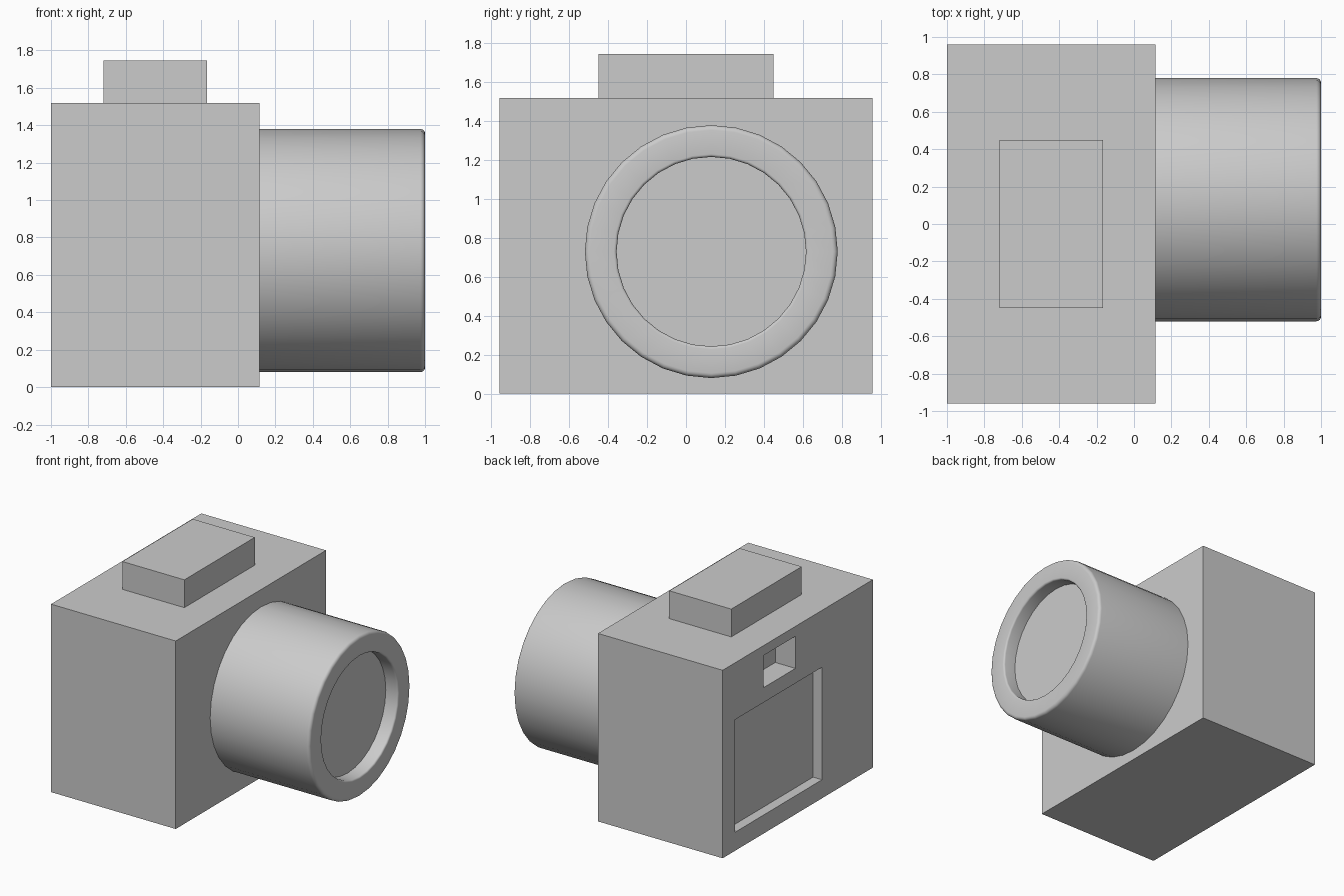
import bpy, bmesh, math

if "Cube" in bpy.data.objects:
    bpy.data.objects.remove(bpy.data.objects["Cube"])


def box(name, x, y, z):
    """Axis-aligned box from (min, max) ranges."""
    bm = bmesh.new()
    bmesh.ops.create_cube(bm, size=1)
    for v in bm.verts:
        v.co = [r[0] if c < 0 else r[1] for c, r in zip(v.co, (x, y, z))]
    mesh = bpy.data.meshes.new(name)
    bm.to_mesh(mesh)
    bm.free()
    ob = bpy.data.objects.new(name, mesh)
    bpy.context.collection.objects.link(ob)
    return ob


def lathe_x(name, profile, cy, cz, sides=32):
    """Revolve (x, radius) points around an axis parallel to x, capping both ends."""
    bm = bmesh.new()
    rings = []
    for x, r in profile:
        angles = [2 * math.pi * i / sides for i in range(sides)]
        rings.append([bm.verts.new((x, cy + r * math.cos(a), cz + r * math.sin(a)))
                      for a in angles])
    for a, b in zip(rings, rings[1:]):
        for i in range(sides):
            j = (i + 1) % sides
            bm.faces.new((a[i], a[j], b[j], b[i]))
    bm.faces.new(rings[0])
    bm.faces.new(rings[-1])
    bmesh.ops.recalc_face_normals(bm, faces=bm.faces)
    mesh = bpy.data.meshes.new(name)
    bm.to_mesh(mesh)
    bm.free()
    ob = bpy.data.objects.new(name, mesh)
    bpy.context.collection.objects.link(ob)
    return ob


def arc(cx, cr, rad, start, end, steps=4):
    """Profile points of a rounded edge."""
    angles = [math.radians(start + (end - start) * i / steps) for i in range(steps + 1)]
    return [(cx + rad * math.cos(a), cr + rad * math.sin(a)) for a in angles]


# Camera body and the raised block on top
body = box("camera_body", (-1, 0.115), (-0.96, 0.96), (0, 1.52))
box("top_block", (-0.72, -0.165), (-0.45, 0.45), (1.52, 1.745))

# Recessed screen and viewfinder window in the back face
recesses = {
    "screen_cutter": ((-1.1, -0.92), (-0.31, 0.80), (0.15, 1.06)),
    "viewfinder_cutter": ((-1.1, -0.82), (0.03, 0.44), (1.18, 1.44)),
}
for name, ranges in recesses.items():
    cutter = box(name, *ranges)
    cutter.hide_render = True
    cutter.display_type = 'WIRE'
    cutter.hide_set(True)
    mod = body.modifiers.new(name, 'BOOLEAN')
    mod.operation = 'DIFFERENCE'
    mod.solver = 'EXACT'
    mod.object = cutter

# Lens barrel with softened rim edges and a shallow front recess
outer, inner, floor = 0.65, 0.487, 0.89
profile = [(0.115, outer)]
profile += arc(0.975, outer - 0.025, 0.025, 90, 0)
profile += arc(0.985, inner + 0.015, 0.015, 0, -90)
profile += [(floor, inner)]
lens = lathe_x("lens_barrel", profile, 0.13, 0.73)

bpy.ops.object.select_all(action='DESELECT')
lens.select_set(True)
bpy.context.view_layer.objects.active = lens
bpy.ops.object.shade_smooth_by_angle(angle=math.radians(35))
